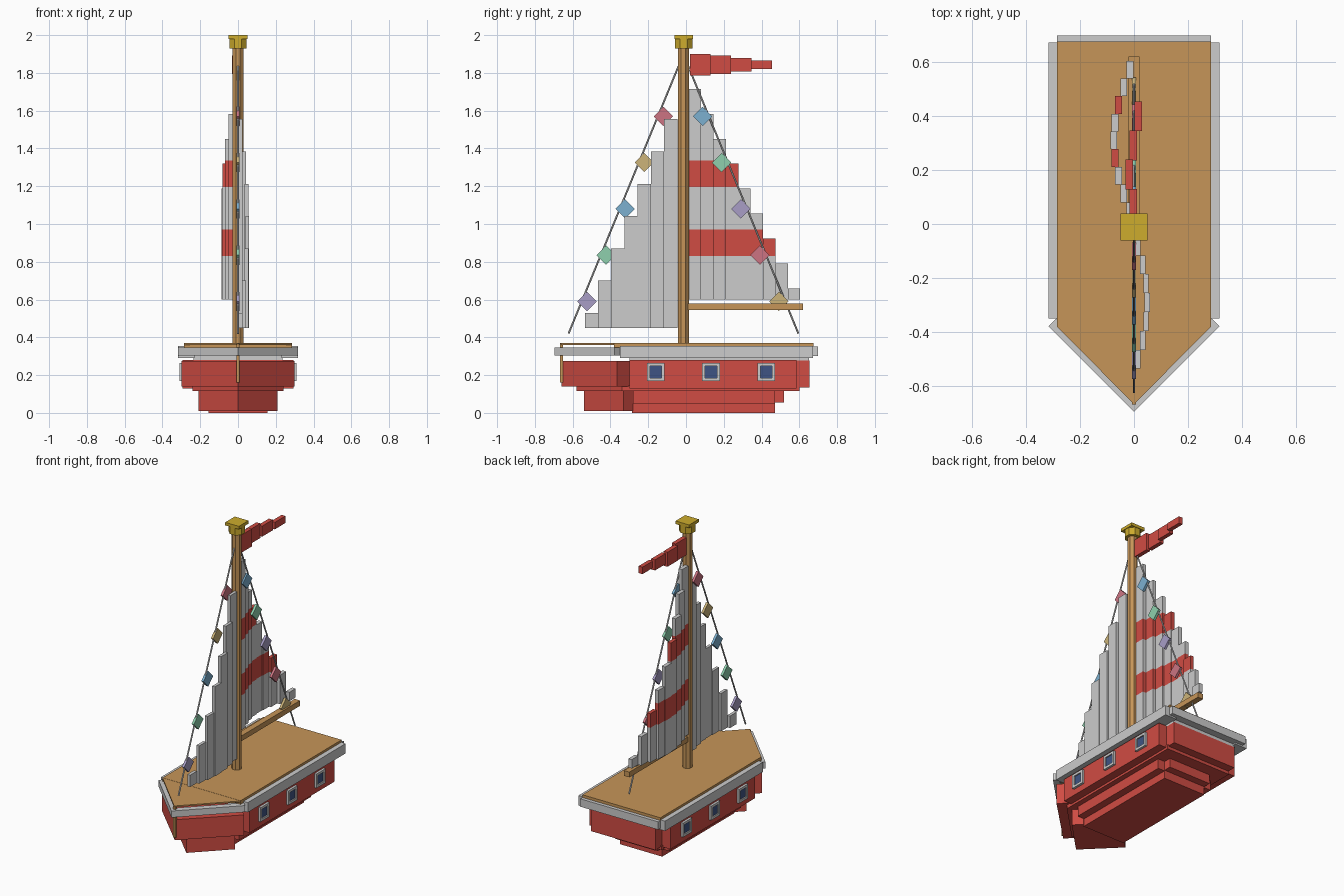
import bpy, bmesh, math
from mathutils import Matrix, Vector

cube = bpy.data.objects.get("Cube")
if cube:
    bpy.data.objects.remove(cube)


def material(name, r, g, b):
    m = bpy.data.materials.new(name)
    m.use_nodes = True
    col = [(c / 255 / 12.92) if c < 10 else ((c / 255 + 0.055) / 1.055) ** 2.4 for c in (r, g, b)] + [1]
    m.diffuse_color = col
    bsdf = next(n for n in m.node_tree.nodes if n.type == 'BSDF_PRINCIPLED')
    bsdf.inputs["Base Color"].default_value = col
    bsdf.inputs["Roughness"].default_value = 0.8
    return m


RED = material("hull_red", 208, 76, 67)
WHITE = material("pale_grey", 204, 204, 204)
WOOD = material("wood", 198, 149, 88)
GOLD = material("gold", 205, 172, 45)
NAVY = material("window_navy", 62, 84, 132)
PINK = material("flag_pink", 204, 116, 130)
TAN = material("flag_tan", 204, 180, 122)
BLUE = material("flag_blue", 124, 176, 208)
GREEN = material("flag_green", 142, 208, 174)
PURPLE = material("flag_purple", 168, 158, 198)


def finish(name, bm, *mats):
    bmesh.ops.recalc_face_normals(bm, faces=bm.faces)
    me = bpy.data.meshes.new(name)
    bm.to_mesh(me)
    bm.free()
    for m in mats:
        me.materials.append(m)
    ob = bpy.data.objects.new(name, me)
    bpy.context.collection.objects.link(ob)
    return ob


def add_box(bm, x, y, z, index=0, matrix=Matrix()):
    """Box from three (low, high) ranges."""
    lo, hi = Vector((x[0], y[0], z[0])), Vector((x[1], y[1], z[1]))
    mat = matrix @ Matrix.Translation((lo + hi) / 2) @ Matrix.Diagonal((*(hi - lo), 1))
    for v in bmesh.ops.create_cube(bm, size=1, matrix=mat)['verts']:
        for f in v.link_faces:
            f.material_index = index


def box(name, mat, x, y, z, matrix=Matrix()):
    bm = bmesh.new()
    add_box(bm, x, y, z, 0, matrix)
    return finish(name, bm, mat)


def prism(name, mat, half, z0, z1):
    """Upright prism from the +x half of an outline, running bow to stern."""
    outline = half + [(-x, y) for x, y in reversed(half) if x > 0]
    bm = bmesh.new()
    face = bm.faces.new([bm.verts.new((x, y, z0)) for x, y in outline])
    top = bmesh.ops.extrude_face_region(bm, geom=[face])['geom']
    bmesh.ops.translate(bm, vec=(0, 0, z1 - z0),
                        verts=[v for v in top if isinstance(v, bmesh.types.BMVert)])
    return finish(name, bm, mat)


def rod(name, mat, a, b, radius, sides, turn=0):
    a, b = Vector(a), Vector(b)
    rot = (b - a).to_track_quat('Z', 'Y').to_matrix().to_4x4()
    bm = bmesh.new()
    bmesh.ops.create_cone(bm, cap_ends=True, segments=sides, radius1=radius, radius2=radius,
                          depth=(b - a).length,
                          matrix=Matrix.Translation((a + b) / 2) @ rot @ Matrix.Rotation(turn, 4, 'Z'))
    return finish(name, bm, mat)


# Keel tier
prism("keel_bow", RED, [(0, -0.54), (0.21, -0.33), (0.16, -0.28)], 0.01, 0.12)
box("keel_floor", RED, (-0.155, 0.155), (-0.285, 0.47), (0, 0.06))
box("keel_sides", RED, (-0.205, 0.205), (-0.28, 0.47), (0.05, 0.12))
box("keel_stern", RED, (-0.155, 0.155), (0.46, 0.52), (0.055, 0.12))

# Main hull tier
prism("hull_floor", RED, [(0, -0.58), (0.24, -0.34), (0.24, 0.6)], 0.115, 0.145)
prism("hull_bow", RED, [(0, -0.66), (0.3, -0.365), (0.232, -0.297)], 0.14, 0.275)
box("hull_sides", RED, (-0.295, 0.295), (-0.3, 0.585), (0.13, 0.28))
box("hull_stern", RED, (-0.235, 0.235), (0.58, 0.655), (0.135, 0.277))
box("stem_post", WOOD, (-0.008, 0.008), (-0.668, -0.65), (0.16, 0.365))

# Gunwale
box("gunwale_core", WHITE, (-0.235, 0.235), (-0.3, 0.65), (0.275, 0.35))
box("gunwale_stern", WHITE, (-0.285, 0.285), (0.64, 0.698), (0.3, 0.352))
for side, tag in ((1, "left"), (-1, "right")):
    box("gunwale_" + tag, WHITE, sorted((side * 0.23, side * 0.317)), (-0.35, 0.672), (0.29, 0.355))
    turn = Matrix.Translation((0, -0.695, 0)) @ Matrix.Rotation(side * math.pi / 4, 4, 'Z')
    box("gunwale_bow_" + tag, WHITE, sorted((0, side * 0.448)), (0, 0.04), (0.303, 0.346), turn)

# Deck
box("deck", WOOD, (-0.285, 0.285), (-0.38, 0.675), (0.345, 0.37))
prism("deck_bow", WOOD, [(0, -0.667), (0.286, -0.38)], 0.36, 0.369)

# Windows: four frame bars around a recessed pane
for side, tag in ((1, "left"), (-1, "right")):
    depth = sorted((side * 0.285, side * 0.31))
    for i, y in enumerate((-0.16, 0.132, 0.425)):
        z, o, n = 0.217, 0.047, 0.031
        bm = bmesh.new()
        for s in (-1, 1):
            add_box(bm, depth, sorted((y + s * n, y + s * o)), (z - o, z + o))
            add_box(bm, depth, (y - n, y + n), sorted((z + s * n, z + s * o)))
        add_box(bm, sorted((side * 0.293, side * 0.302)), (y - n, y + n), (z - n, z + n), 1)
        finish(f"window_{tag}_{i + 1}", bm, WHITE, NAVY)

# Mast, cap and boom
EIGHTH = math.pi / 8
rod("mast", WOOD, (0, -0.014, 0.36), (0, -0.014, 1.94), 0.031, 8, EIGHTH)
rod("mast_cap", GOLD, (0, -0.012, 1.93), (0, -0.012, 1.985), 0.05, 8, EIGHTH)
box("mast_cap_top", GOLD, (-0.05, 0.05), (-0.062, 0.038), (1.98, 2.0))
box("boom", WOOD, (-0.02, 0.02), (0.01, 0.62), (0.545, 0.58))


def sail(name, count, y0, width, bottom, top, drop, base, belly, thick, bands=()):
    """Billowing sail of upright slats, with optional coloured bands."""
    bm = bmesh.new()
    for i in range(count):
        y = y0 + i * width
        x = base + belly * math.sin(math.pi * (i + 0.15) / (count - 0.7))
        peak = top - drop * i
        ends = (y, y + width)
        cuts = [bottom] + [c for b in bands for c in b if c < peak] + [peak]
        for k, (z0, z1) in enumerate(zip(cuts, cuts[1:])):
            add_box(bm, (x - thick / 2, x + thick / 2), sorted(ends), (z0, z1), k % 2)
    return finish(name, bm, WHITE, RED)


sail("main_sail", 9, 0.015, 0.0655, 0.6, 1.715, 0.132, -0.011, -0.064, 0.025,
     ((0.83, 0.97), (1.195, 1.335)))
sail("front_sail", 7, -0.046, -0.07, 0.45, 1.555, 0.171, 0.012, 0.037, 0.02)

# Rigging with bunting
rod("front_stay", WHITE, (0, -0.622, 0.42), (0, -0.04, 1.835), 0.005, 6)
rod("rear_stay", WHITE, (0, 0.595, 0.42), (0, 0.012, 1.835), 0.005, 6)
colours = [PINK, TAN, BLUE, GREEN, PURPLE]
for tag, start, step, shift in (("front", -0.12, -0.101, 0), ("rear", 0.088, 0.101, 2)):
    for i in range(5):
        place = Matrix.Translation((0, start + step * i, 1.57 - 0.245 * i)) @ Matrix.Rotation(math.pi / 4, 4, 'X')
        h = 0.036
        box(f"{tag}_bunting_{i + 1}", colours[(i + shift) % 5], (-0.008, 0.008), (-h, h), (-h, h), place)

# Pennant tapering in waving steps
bm = bmesh.new()
for i, (x, h) in enumerate(((-0.002, 0.058), (-0.017, 0.048), (-0.002, 0.035), (0.015, 0.023))):
    mid = 1.843
    add_box(bm, (x - 0.014, x + 0.014), (0.02 + 0.108 * i, 0.13 + 0.108 * i), (mid - h, mid + h))
finish("pennant", bm, RED)
